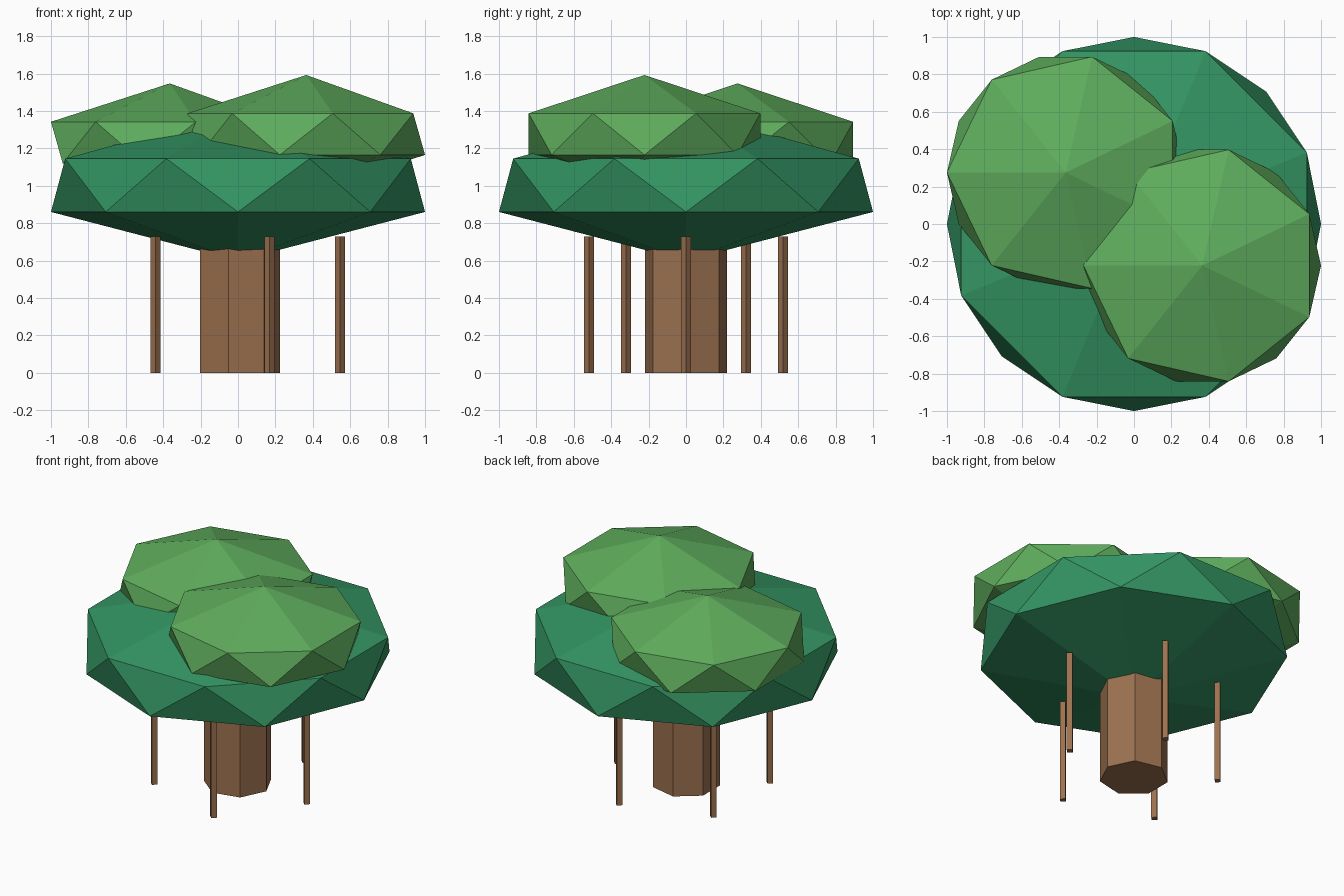
import bpy, bmesh
from math import sin, cos, pi

if "Cube" in bpy.data.objects:
    bpy.data.objects.remove(bpy.data.objects["Cube"])


def material(name, rgb):
    m = bpy.data.materials.new(name)
    m.diffuse_color = (*rgb, 1)
    m.use_nodes = True
    m.node_tree.nodes["Principled BSDF"].inputs["Base Color"].default_value = m.diffuse_color
    return m


LEAF_DARK = material("dark_leaves", (0.034, 0.30, 0.125))
LEAF_LIGHT = material("light_leaves", (0.115, 0.42, 0.11))
WOOD = material("wood", (0.33, 0.165, 0.078))


def finish(name, bm, mat):
    bmesh.ops.recalc_face_normals(bm, faces=bm.faces)
    me = bpy.data.meshes.new(name)
    bm.to_mesh(me)
    bm.free()
    me.materials.append(mat)
    ob = bpy.data.objects.new(name, me)
    bpy.context.collection.objects.link(ob)
    return ob


def ring(bm, n, r, z, start, cx, cy):
    return [bm.verts.new((cx + r * cos(start + 2 * pi * i / n),
                          cy + r * sin(start + 2 * pi * i / n), z)) for i in range(n)]


def canopy(name, mat, n, r, cx, cy, z_bottom, z_low, z_high, z_top):
    """Two staggered rings joined by triangles, closed by points above and below."""
    bm = bmesh.new()
    low = ring(bm, n, r, z_low, 0, cx, cy)
    high = ring(bm, n, r, z_high, pi / n, cx, cy)
    bottom = bm.verts.new((cx, cy, z_bottom))
    top = bm.verts.new((cx, cy, z_top))
    for i in range(n):
        j = (i + 1) % n
        bm.faces.new((bottom, low[j], low[i]))
        bm.faces.new((low[i], low[j], high[i]))
        bm.faces.new((low[j], high[j], high[i]))
        bm.faces.new((high[i], high[j], top))
    return finish(name, bm, mat)


def prism(name, mat, n, r, cx, cy, z_top):
    """Upright prism with its first corner on +x."""
    bm = bmesh.new()
    low = ring(bm, n, r, 0, 0, cx, cy)
    high = ring(bm, n, r, z_top, 0, cx, cy)
    bm.faces.new(low[::-1])
    bm.faces.new(high)
    for i in range(n):
        j = (i + 1) % n
        bm.faces.new((low[i], low[j], high[j], high[i]))
    return finish(name, bm, mat)


# Foliage: one wide dark crown and two smaller light ones
canopy("main_canopy", LEAF_DARK, 8, 1.0, 0, 0, 0.60, 0.86, 1.145, 1.40)
canopy("right_canopy", LEAF_LIGHT, 7, 0.635, 0.365, -0.222, 0.96, 1.165, 1.387, 1.592)
canopy("left_canopy", LEAF_LIGHT, 7, 0.635, -0.365, 0.275, 0.915, 1.12, 1.342, 1.547)

# Trunk and the five hanging roots around it
prism("trunk", WOOD, 7, 0.225, 0, 0, 0.68)
for k in range(5):
    a = 2 * pi * k / 5
    prism(f"hanging_root_{k + 1}", WOOD, 4, 0.026, 0.545 * cos(a), 0.545 * sin(a), 0.73)
